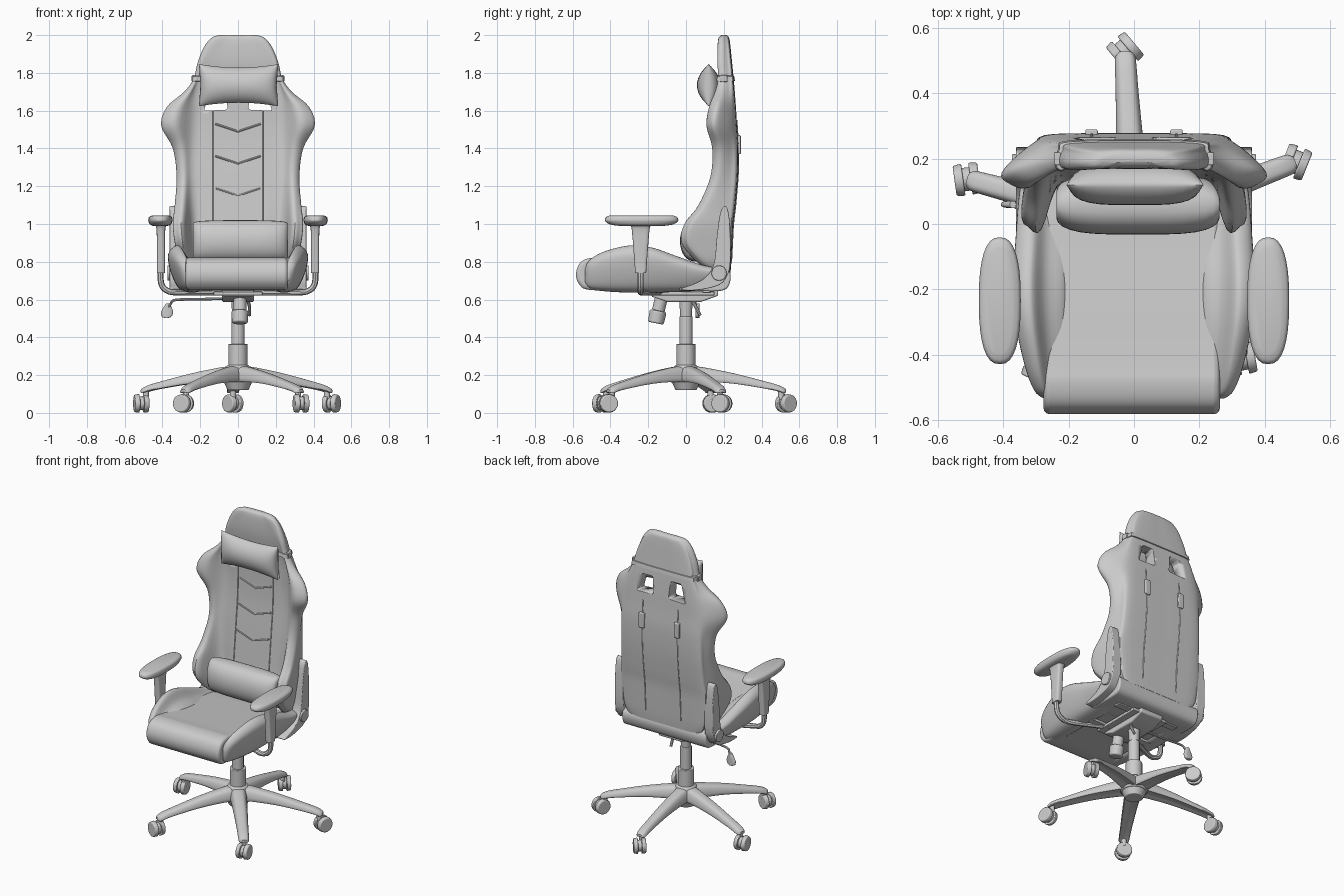
import bpy, bmesh, math
from mathutils import Vector as V

if "Cube" in bpy.data.objects:
    bpy.data.objects.remove(bpy.data.objects["Cube"])

def spline(p, n, closed):
    """Catmull-Rom curve through points p."""
    p = [V(q) for q in p]
    m = len(p)
    out = []
    for i in range(m if closed else m - 1):
        if closed:
            a, b, c, d = p[i - 1], p[i], p[(i + 1) % m], p[(i + 2) % m]
        else:
            a, b, c, d = p[max(i - 1, 0)], p[i], p[i + 1], p[min(i + 2, m - 1)]
        for k in range(n):
            t = k / n
            out.append(b + (c - a) * (t / 2) + (2 * a - 5 * b + 4 * c - d) * (t * t / 2)
                       + (3 * b - a - 3 * c + d) * (t ** 3 / 2))
    return out if closed else out + [p[-1]]

def finish(name, bm, mirror=False, bevel=0, angle=40):
    bmesh.ops.recalc_face_normals(bm, faces=bm.faces[:])
    me = bpy.data.meshes.new(name)
    bm.to_mesh(me)
    bm.free()
    ob = bpy.data.objects.new(name, me)
    bpy.context.collection.objects.link(ob)
    bpy.ops.object.select_all(action='DESELECT')
    ob.select_set(True)
    bpy.context.view_layer.objects.active = ob
    bpy.ops.object.shade_smooth_by_angle(angle=math.radians(angle))
    if bevel:
        md = ob.modifiers.new('bevel', 'BEVEL')
        md.width, md.segments, md.limit_method, md.angle_limit = bevel, 3, 'ANGLE', math.radians(45)
    if mirror:
        md = ob.modifiers.new('mirror', 'MIRROR')
        md.use_mirror_merge = False
    return ob

def loft(name, rings, nu=4, nv=4, mirror=False):
    cols = [spline(c, nv, False) for c in zip(*[spline(r, nu, True) for r in rings])]
    bm = bmesh.new()
    rows = [[bm.verts.new(q) for q in r] for r in zip(*cols)]
    n = len(cols)
    for a, b in zip(rows, rows[1:]):
        for i in range(n):
            bm.faces.new((a[i], a[(i + 1) % n], b[(i + 1) % n], b[i]))
    bm.faces.new(rows[0])
    bm.faces.new(rows[-1])
    return finish(name, bm, mirror)

def extrude(name, pts, vec, bevel=0, mirror=False):
    bm = bmesh.new()
    f = bm.faces.new([bm.verts.new(p) for p in pts])
    r = bmesh.ops.extrude_face_region(bm, geom=[f], use_keep_orig=True)
    bmesh.ops.translate(bm, vec=vec, verts=[g for g in r['geom'] if isinstance(g, bmesh.types.BMVert)])
    return finish(name, bm, mirror, bevel)

def side_prism(name, prof, x0, x1, bevel, n=5, mirror=False):
    pts = [V((x0, y, z)) for y, z in prof]
    return extrude(name, spline(pts, n, True) if n else pts, V((x1 - x0, 0, 0)), bevel, mirror)

def box(name, c, s, bevel=0.004, mirror=False):
    x, y, z = c
    a, b, h = s[0] / 2, s[1] / 2, s[2] / 2
    return side_prism(name, [(y - b, z - h), (y + b, z - h), (y + b, z + h), (y - b, z + h)],
                      x - a, x + a, bevel, 0, mirror)

def cyl(name, p0, p1, r0, r1=None, bevel=0.004, mirror=False, seg=28):
    p0, p1 = V(p0), V(p1)
    d = p1 - p0
    bm = bmesh.new()
    bmesh.ops.create_cone(bm, cap_ends=True, segments=seg, radius1=r0,
                          radius2=r0 if r1 is None else r1, depth=d.length)
    M = V((0, 0, 1)).rotation_difference(d).to_matrix().to_4x4()
    M.translation = (p0 + p1) / 2
    bm.transform(M)
    return finish(name, bm, mirror, bevel)

def tube(name, pts, r, n=4, mirror=False):
    """Round tube that follows a smooth path."""
    path = spline(pts, n, False)
    rings = []
    for i, p in enumerate(path):
        d = (path[min(i + 1, len(path) - 1)] - path[max(i - 1, 0)]).normalized()
        q = V((0, 0, 1)).rotation_difference(d)
        rings.append([p + q @ V((r * math.cos(t * math.pi / 4), r * math.sin(t * math.pi / 4), 0)) for t in range(8)])
    return loft(name, rings, 1, 1, mirror)

def pillow(name, c, hx, hy, hz, pinch, power, tip):
    rings = []
    for k in range(17):
        u = math.sin(math.pi / 2 * (k / 8 - 1))
        s = tip + (1 - tip) * (1 - u ** 4) ** 0.5
        ring = []
        for j in range(32):
            a = 2 * math.pi * j / 32
            co, si = math.cos(a), math.sin(a)
            zs = hz * (1 + pinch * u * u) if pinch else hz * (0.75 + 0.25 * s)
            ring.append(V((c[0] + u * hx * (1 + 0.25 * pinch * si * si),
                           c[1] + hy * s * math.copysign(abs(co) ** power, co), c[2] + zs * si)))
        rings.append(ring)
    return loft(name, rings, 1, 1)

# Backrest: z, outer half width, wing front y, panel half width, panel y, rear y, rear half width
SEC = [(.74, .27, .14, .20, .145, .235, .25), (.80, .31, .06, .22, .13, .24, .28),
       (.90, .335, -.015, .23, .13, .245, .285), (1.0, .345, .0, .235, .14, .25, .29),
       (1.1, .335, .07, .235, .15, .262, .285), (1.25, .325, .13, .235, .165, .275, .28),
       (1.4, .345, .14, .235, .18, .278, .27), (1.52, .405, .112, .235, .185, .27, .26),
       (1.62, .375, .125, .23, .185, .264, .25), (1.7, .285, .155, .22, .185, .258, .235),
       (1.77, .235, .17, .20, .18, .252, .21), (1.86, .212, .166, .17, .17, .243, .185),
       (1.94, .178, .168, .13, .17, .235, .15), (1.985, .14, .173, .09, .176, .228, .11),
       (2.0, .10, .19, .06, .19, .215, .08)]

def ring(z, W, yW, P, yP, yB, B):
    t = min(yB - yW, .13)
    h = [(0, yP), (.6 * P, yP), (P, yP - .003), ((P + W) / 2, yW), (W - .15 * (W - P), yW + .08 * t),
         (W, yW + .35 * t), ((W + B) / 2, yB - .3 * t), (B, yB - .006), (.5 * B, yB), (0, yB)]
    return [V((x, y, z)) for x, y in h] + [V((-x, y, z)) for x, y in h[-2:0:-1]]

def section_at(z, col):
    for a, b in zip(SEC, SEC[1:]):
        if a[0] <= z <= b[0]:
            return a[col] + (b[col] - a[col]) * (z - a[0]) / (b[0] - a[0])

back = loft('backrest', [ring(*s) for s in SEC], 4, 5)
# Harness openings
cut = extrude('opening_cutter', [(.055, 0, 1.605), (.18, 0, 1.60), (.145, 0, 1.72), (.065, 0, 1.72)], V((0, .5, 0)), .012, True)
cut.hide_render = True
md = back.modifiers.new('openings', 'BOOLEAN')
md.object, md.operation, md.solver = cut, 'DIFFERENCE', 'EXACT'
bpy.context.view_layer.objects.active = back
bpy.ops.object.modifier_apply(modifier='openings')
bpy.data.objects.remove(cut)
# Headrest strap and its clips
loft('headrest_strap', [ring(z, .238 + d, .168 - d, .20, .178 - d, .252 + d, .213 + d)
                        for z, d in ((1.755, 0), (1.758, .007), (1.782, .003), (1.785, -.004))], 4, 1)
box('strap_clip', (.235, .2, 1.77), (.02, .04, .035), mirror=True)
# Seams, quilting and rear buckles
zs = [.8 + .05 * i for i in range(17)]
tube('rear_seam', [(.13, section_at(z, 5), z) for z in zs[:16]], .004, 1, True)
tube('front_seam', [(.13, section_at(z, 4), z) for z in zs[3:]], .004, 1, True)
for z in (1.17, 1.34, 1.51):
    tube('quilt_chevron', [(s * .12, section_at(z, 4), z + abs(s) * .04 - .02) for s in (-1, 0, 1)], .005, 1)
box('rear_buckle', (.13, .278, 1.42), (.038, .024, .10), .005, True)
# Pillows
pillow('lumbar_pillow', (.012, .06, .91), .25, .092, .11, 0, .8, .45)
pillow('head_pillow', (.003, .12, 1.735), .2, .062, .093, .2, 1.3, .12)

# Seat cushion and side bolsters
side_prism('seat_cushion', [(-.565, .68), (-.582, .74), (-.555, .80), (-.49, .822), (-.40, .812), (-.1, .78),
                            (.14, .75), (.17, .70), (.1, .652), (-.25, .652), (-.5, .65)], -.277, .263, .018)
BOL = [(-.535, .235, .275, .69, .76), (-.51, .21, .305, .665, .81), (-.43, .2, .335, .655, .855),
       (-.3, .2, .362, .65, .886), (-.18, .2, .37, .65, .875), (-.05, .2, .362, .65, .83),
       (.08, .2, .352, .655, .785), (.18, .2, .335, .665, .765)]
loft('seat_bolster', [[V((x, y, z)) for x, z in ((a, b), (o - .07 * k, b), (o - .02 * k, b + .35 * (t - b)), (o, t - .18 * (t - b)),
      (o - .3 * (o - a), t), (a + .42 * (o - a), t - .25 * (t - b)), (a, t - .45 * (t - b)))]
      for y, a, o, b, t in BOL for k in [(o - a) / .17]], 5, 5, True)
# Rear seat cover and recliner brackets
side_prism('rear_cover', [(-.04, .655), (.05, .72), (.16, .77), (.225, .755), (.235, .70), (.2, .65), (.08, .645)],
           -.31, .31, .015)
side_prism('recliner_bracket', [(-.03, .655), (.08, .70), (.145, .78), (.165, .95), (.185, 1.07), (.215, 1.09),
                                (.232, 1.0), (.235, .8), (.215, .72), (.17, .675), (.06, .65)], .30, .362, .014, 4, True)
cyl('recliner_pivot', (.35, .175, .74), (.374, .175, .74), .04, mirror=True)

# Armrests
def oval(cx, cy, z, hx, hy, e=.8):
    out = []
    for i in range(32):
        c, s = math.cos(i * math.pi / 16), math.sin(i * math.pi / 16)
        out.append(V((cx + hx * math.copysign(abs(c) ** e, c), cy + hy * math.copysign(abs(s) ** e, s), z)))
    return out
loft('armrest_pad', [oval(.411, -.235, z, .064 * k, .194 * m) for z, k, m in
     ((.99, .6, .6), (.997, .85, .85), (1.012, .98, .98), (1.024, 1, 1), (1.038, .92, .96), (1.046, .65, .85))], 1, 4, True)
loft('armrest_sleeve', [oval(.408, -.24, z, a, b, .5) for z, a, b in
     ((.74, .021, .029), (.85, .022, .037), (.97, .023, .047), (.995, .032, .056))], 1, 3, True)
tube('armrest_bracket', [(.41, -.24, .78), (.41, -.24, .71), (.4, -.24, .67), (.37, -.24, .645), (.32, -.235, .637),
                         (.2, -.18, .637), (.08, -.12, .637)], .016, 4, True)

# Tilt mechanism, tension knob and height lever
side_prism('tilt_mechanism', [(-.2, .655), (.17, .655), (.17, .62), (.08, .588), (-.1, .588), (-.18, .615)], -.085, .085, .008, 0)
box('mechanism_flange', (0, -.02, .632), (.26, .34, .02))
for y in (-.14, .11):
    box('seat_crossbar', (0, y, .645), (.46, .045, .02))
cyl('tension_knob', (.01, -.16, .475), (.01, -.147, .54), .042, .045, .008)
cyl('tension_knob_neck', (.01, -.147, .54), (.01, -.13, .61), .034)
tube('height_lever', [(-.05, .02, .605), (-.2, .025, .602), (-.33, .04, .598), (-.355, .05, .58), (-.365, .055, .56)], .007)
loft('lever_paddle', [oval(-.372 - (.57 - z) * .1, .06, z, a, .011) for z, a in
                      ((.58, .009), (.555, .024), (.53, .032), (.51, .026), (.503, .012))], 1, 3)
tube('tilt_lever', [(.05, .03, .6), (.06, .05, .565), (.06, .075, .515)], .009)

# Gas column and hub
cyl('column_top', (0, 0, .5), (0, 0, .60), .03, .036)
cyl('column_rod', (0, 0, .36), (0, 0, .51), .035)
cyl('column_sleeve', (0, 0, .22), (0, 0, .365), .05)
cyl('hub', (0, 0, .16), (0, 0, .255), .085, .06, .012)
cyl('hub_bottom', (0, 0, .12), (0, 0, .165), .055, .075)

# Five-star base with twin-wheel casters
LEG = [(.02, .05, .25, .165), (.1, .044, .24, .165), (.25, .038, .21, .155), (.4, .032, .172, .132),
       (.48, .03, .15, .116), (.515, .027, .135, .105), (.53, .014, .125, .108)]
for k, yaw in enumerate((40, 8, 65, 10, -22)):
    a = math.radians(93 + 72 * k)
    d, s = V((math.cos(a), math.sin(a), 0)), V((-math.sin(a), math.cos(a), 0))
    loft('base_leg', [[d * r + s * (w * p) + V((0, 0, b + (t - b) * q)) for p, q in
         ((-1, 0), (0, .12), (1, 0), (1.05, .45), (.7, .9), (0, 1), (-.7, .9), (-1.05, .45))]
         for r, w, t, b in LEG], 3, 4)
    c = d * .505
    ax = V((math.cos(math.radians(yaw)), math.sin(math.radians(yaw)), 0))
    w = c + d * .025 + V((0, 0, .05))
    cyl('caster_stem', c + V((0, 0, .07)), c + V((0, 0, .125)), .016)
    for sgn in (-1, 1):
        cyl('caster_wheel', w + ax * sgn * .011, w + ax * sgn * .038, .05, .046, .005)
    cyl('caster_body', w - ax * .014, w + ax * .014, .036)
